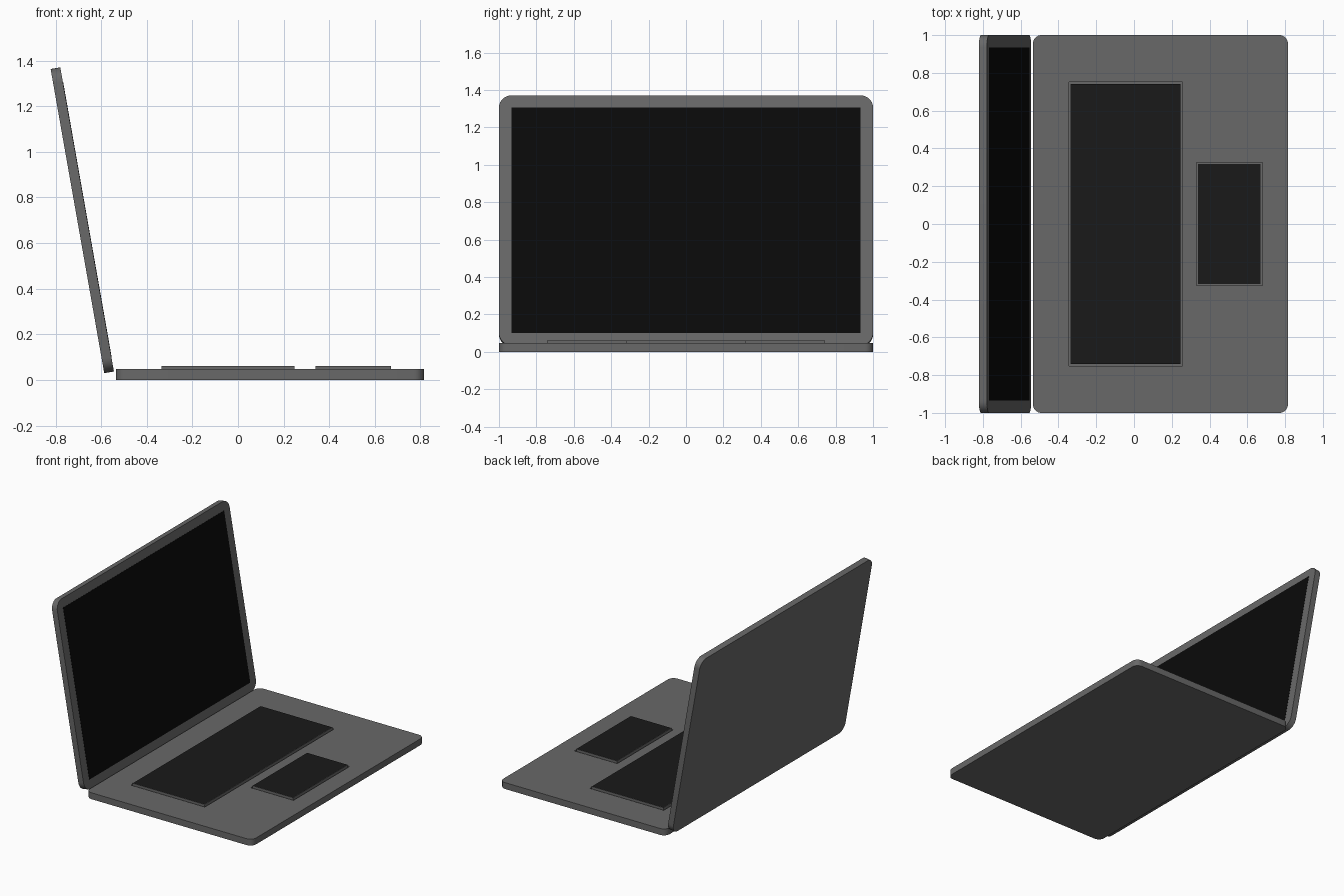
import bpy, bmesh
from math import radians, sin, cos, pi
from mathutils import Matrix

if "Cube" in bpy.data.objects:
    bpy.data.objects.remove(bpy.data.objects["Cube"])


def material(name, value):
    mat = bpy.data.materials.new(name)
    mat.diffuse_color = (value, value, value, 1)
    mat.use_nodes = True
    mat.node_tree.nodes["Principled BSDF"].inputs["Base Color"].default_value = mat.diffuse_color
    return mat


SHELL = material("shell_grey", 0.14)
KEYS = material("key_black", 0.01)
GLASS = material("glass_black", 0.003)


def slab(name, x0, x1, half_y, z0, z1, mats, radius=0, segs=8, inset=0):
    """Rounded plate centred on y = 0; inset > 0 puts the second material on top."""
    if radius:
        pts = []
        for i, (cx, cy) in enumerate([(x1 - radius, half_y - radius), (x0 + radius, half_y - radius),
                                      (x0 + radius, radius - half_y), (x1 - radius, radius - half_y)]):
            for k in range(segs + 1):
                a = pi / 2 * (i + k / segs)
                pts.append((cx + radius * cos(a), cy + radius * sin(a)))
    else:
        pts = [(x1, half_y), (x0, half_y), (x0, -half_y), (x1, -half_y)]
    bm = bmesh.new()
    bottom = bm.faces.new([bm.verts.new((x, y, z0)) for x, y in pts])
    geom = bmesh.ops.extrude_face_region(bm, geom=[bottom], use_keep_orig=True)["geom"]
    bmesh.ops.translate(bm, verts=[g for g in geom if isinstance(g, bmesh.types.BMVert)],
                        vec=(0, 0, z1 - z0))
    bmesh.ops.recalc_face_normals(bm, faces=bm.faces)
    if inset:
        top = max(bm.faces, key=lambda f: f.calc_center_median().z)
        bmesh.ops.inset_region(bm, faces=[top], thickness=inset)
        top.material_index = 1
    mesh = bpy.data.meshes.new(name)
    bm.to_mesh(mesh)
    bm.free()
    for m in mats:
        mesh.materials.append(m)
    obj = bpy.data.objects.new(name, mesh)
    bpy.context.collection.objects.link(obj)
    if radius:
        bpy.context.view_layer.objects.active = obj
        obj.select_set(True)
        bpy.ops.object.shade_smooth_by_angle(angle=radians(30))
        obj.select_set(False)
    return obj


# Base plate
base = slab("base", -0.535, 0.815, 1.0, 0, 0.047, [SHELL], radius=0.045)

# Keyboard and trackpad, each standing in a shallow recess
for name, x0, x1, half_y in [("keyboard", -0.336, 0.247, 0.742), ("trackpad", 0.34, 0.67, 0.317)]:
    gap = 0.009
    cutter = slab(name + "_recess_cutter", x0 - gap, x1 + gap, half_y + gap, 0.037, 0.1, [SHELL])
    cutter.hide_render = True
    cutter.hide_viewport = True
    cut = base.modifiers.new(name + "_recess", 'BOOLEAN')
    cut.operation = 'DIFFERENCE'
    cut.solver = 'EXACT'
    cut.object = cutter
    slab(name, x0, x1, half_y, 0.036, 0.06, [SHELL, KEYS], inset=0.003)

# Lid and display, modelled flat then tilted back: local -x runs up the lid
hinge = Matrix.Translation((-0.544, 0, 0.037)) @ Matrix.Rotation(radians(80), 4, 'Y')
lid = slab("lid", -1.354, 0, 1.0, -0.043, 0, [SHELL], radius=0.065)
display = slab("display", -1.29, -0.065, 0.934, -0.004, 0.0012, [GLASS])
for obj in (lid, display):
    obj.matrix_world = hinge
